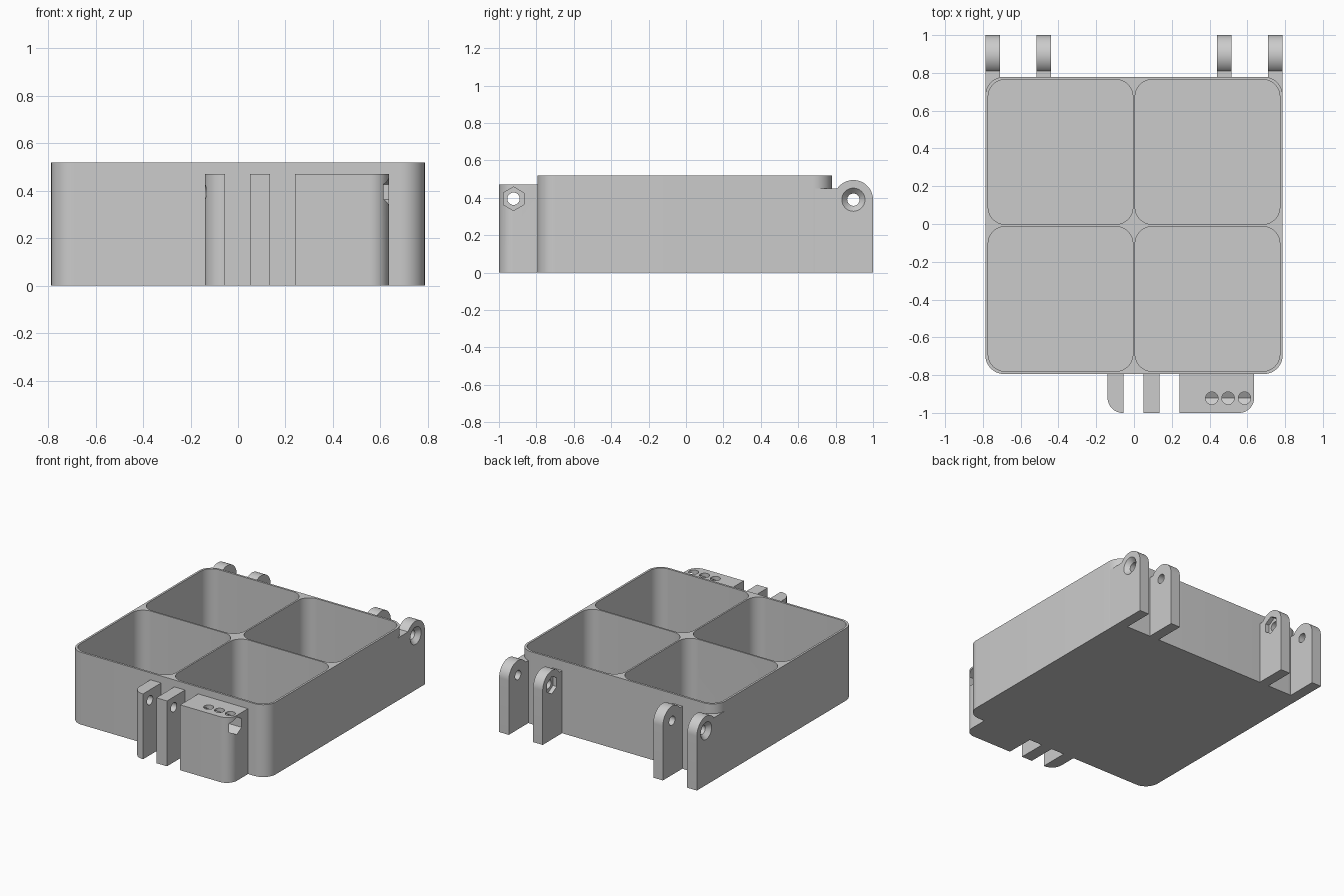
import bpy, bmesh
from math import sin, cos, radians

cube = bpy.data.objects.get("Cube")
if cube:
    bpy.data.objects.remove(cube, do_unlink=True)

grey = bpy.data.materials.new("plain grey plastic")
grey.use_nodes = True
COLOUR = (0.6, 0.6, 0.6, 1)
grey.diffuse_color = COLOUR
grey.node_tree.nodes["Principled BSDF"].inputs["Base Color"].default_value = COLOUR


def arc(cx, cy, r, a0, a1, n):
    return [(cx + r * cos(radians(a0 + (a1 - a0) * i / n)),
             cy + r * sin(radians(a0 + (a1 - a0) * i / n))) for i in range(n + 1)]


def ring(centre, r, n=32):
    return arc(*centre, r, 90, 450, n)[:-1]


def rounded(x0, y0, x1, y1, radii):
    """Rectangle outline; radii run front-left, front-right, back-right, back-left."""
    pts = []
    for k, (x, y, sx, sy) in enumerate(((x0, y0, 1, 1), (x1, y0, -1, 1),
                                        (x1, y1, -1, -1), (x0, y1, 1, -1))):
        r = radii[k]
        pts += arc(x + sx * r, y + sy * r, r, 180 + 90 * k, 270 + 90 * k, 12) if r else [(x, y)]
    return pts


def loft(name, lower, w0, w1, axis="Z", upper=None):
    """Solid between two matching outlines placed along an axis."""
    bm = bmesh.new()
    put = (lambda u, v, w: (u, v, w)) if axis == "Z" else (lambda u, v, w: (w, u, v))
    a = [bm.verts.new(put(u, v, w0)) for u, v in lower]
    b = [bm.verts.new(put(u, v, w1)) for u, v in (upper or lower)]
    bm.faces.new(a[::-1])
    bm.faces.new(b)
    for i in range(len(a)):
        j = (i + 1) % len(a)
        bm.faces.new((a[i], a[j], b[j], b[i]))
    bmesh.ops.recalc_face_normals(bm, faces=bm.faces)
    mesh = bpy.data.meshes.new(name)
    bm.to_mesh(mesh)
    bm.free()
    mesh.materials.append(grey)
    obj = bpy.data.objects.new(name, mesh)
    bpy.context.collection.objects.link(obj)
    return obj


def carve(obj, cutters):
    for c in cutters:
        m = obj.modifiers.new("cut", "BOOLEAN")
        m.operation, m.solver, m.object = "DIFFERENCE", "EXACT", c
    bpy.context.view_layer.update()
    baked = bpy.data.meshes.new_from_object(
        obj.evaluated_get(bpy.context.evaluated_depsgraph_get()))
    obj.modifiers.clear()
    obj.data = baked


# Four cup-shaped compartments
MID = -0.0075
HALF = 0.787
cups = []
for sx in (-1, 1):
    for sy in (-1, 1):
        xs = sorted((sx * 0.006, sx * 0.772))
        ys = sorted((MID + sy * 0.006, MID + sy * 0.772))
        cups.append(loft("cup_cutter", rounded(xs[0], ys[0], xs[1], ys[1], (0.09,) * 4), 0.02, 0.6))

tray = loft("tray", rounded(-HALF, MID - HALF, HALF, MID + HALF, (0.1,) * 4), 0, 0.52)
carve(tray, cups)
parts, helpers = [tray], list(cups)

# Rear hinge lugs, mirrored left and right
PIN = (0.895, 0.39)
BORE = 0.033
bore = loft("rear_bore_cutter", ring(PIN, BORE), -1, 1, "X")
helpers.append(bore)


def lug_outline(start):
    return [(start, 0), (1, 0)] + arc(*PIN, 0.105, 0, 145, 24) + [(start, 0.45)]


for s, side in ((1, "left"), (-1, "right")):
    outer = loft(side + "_outer_lug", lug_outline(0.69), s * 0.71, s * HALF, "X")
    sink = loft("countersink_cutter", ring(PIN, BORE), s * 0.757, s * 0.788, "X", ring(PIN, 0.063))
    carve(outer, cups + [bore, sink])
    inner = loft(side + "_inner_lug", lug_outline(0.774), s * 0.44, s * 0.516, "X")
    nut = loft("nut_cutter", ring(PIN, 0.063, 6), s * 0.4, s * 0.47, "X")
    carve(inner, [bore, nut])
    parts += [outer, inner]
    helpers += [sink, nut]

# Front latch blocks with a shared bore, nut channel and sight holes
LATCH = (-0.922, 0.395)
front_bore = loft("front_bore_cutter", ring(LATCH, BORE), -1, 1, "X")
channel = loft("nut_channel_cutter", ring(LATCH, 0.063, 6), 0.36, 0.7, "X")
sights = [loft("sight_cutter", ring((x, LATCH[0]), BORE), LATCH[1], 0.6)
          for x in (0.412, 0.498, 0.585)]
helpers += [front_bore, channel] + sights
for name, x0, x1, radii, cuts in (
        ("latch_end_tab", -0.14, -0.055, (0.08, 0, 0, 0), []),
        ("latch_middle_tab", 0.05, 0.135, (0, 0, 0, 0), []),
        ("latch_nut_block", 0.24, 0.636, (0, 0.08, 0, 0), [channel] + sights)):
    block = loft(name, rounded(x0, -1, x1, -0.79, radii), 0, 0.47)
    carve(block, [front_bore] + cuts)
    parts.append(block)

# Remove cutters and smooth the rounded surfaces
for h in helpers:
    bpy.data.objects.remove(h, do_unlink=True)
bpy.ops.object.select_all(action="DESELECT")
for p in parts:
    p.select_set(True)
bpy.context.view_layer.objects.active = tray
bpy.ops.object.shade_smooth_by_angle(angle=radians(30))
